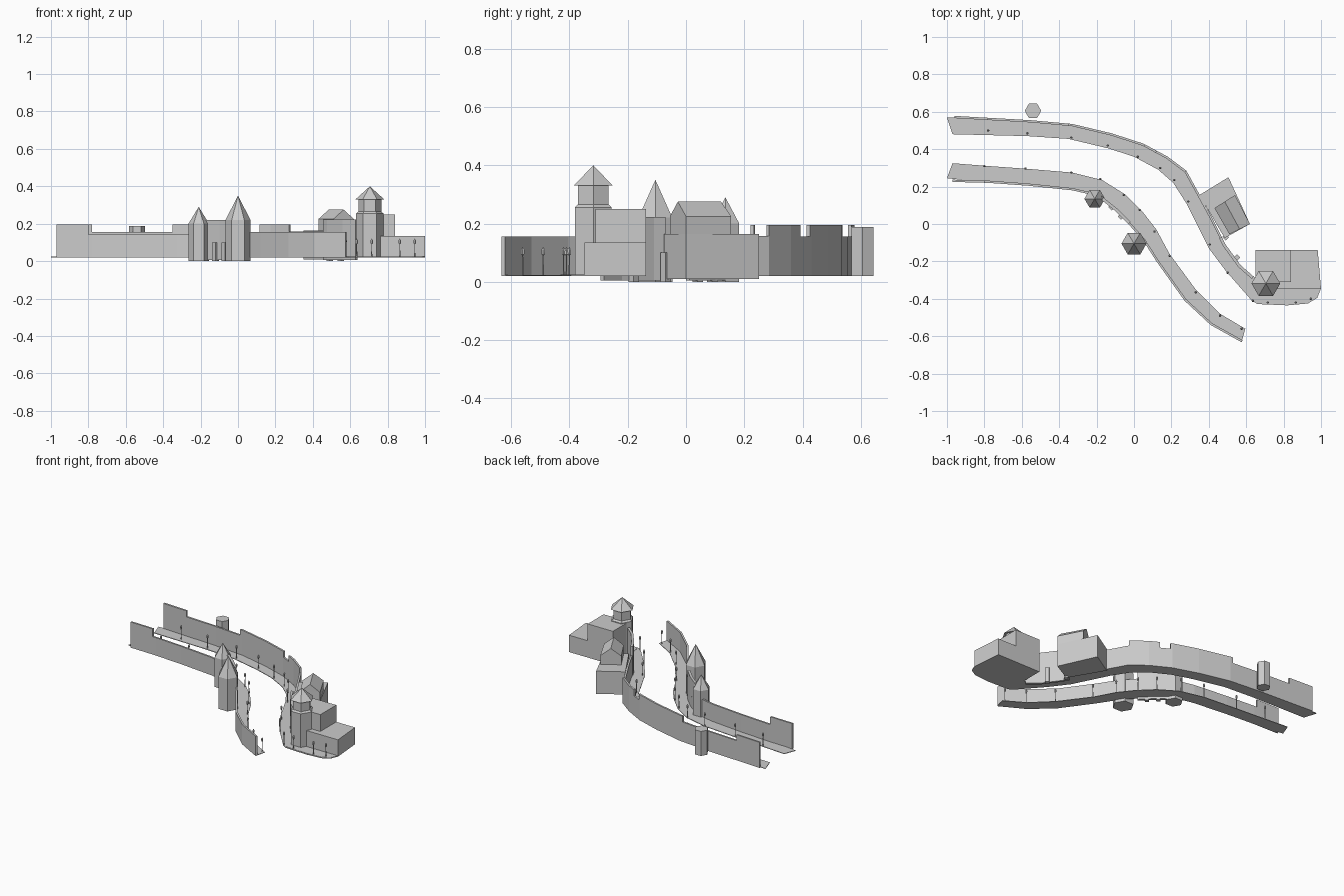
import bpy, bmesh, math
from mathutils import Vector

if "Cube" in bpy.data.objects:
    bpy.data.objects.remove(bpy.data.objects["Cube"])


def finish(name, bm):
    bmesh.ops.recalc_face_normals(bm, faces=bm.faces)
    me = bpy.data.meshes.new(name)
    bm.to_mesh(me)
    bm.free()
    ob = bpy.data.objects.new(name, me)
    bpy.context.collection.objects.link(ob)
    return ob


def strip(name, left, right, z0, z1):
    """Solid ribbon between two matching polylines."""
    bm = bmesh.new()
    rings = [[bm.verts.new((*p, z)) for p, z in ((l, z0), (r, z0), (r, z1), (l, z1))]
             for l, r in zip(left, right)]
    for a, b in zip(rings, rings[1:]):
        for i in range(4):
            j = (i + 1) % 4
            bm.faces.new((a[i], a[j], b[j], b[i]))
    bm.faces.new(rings[0])
    bm.faces.new(rings[-1])
    return finish(name, bm)


def prism(name, pts, z0, z1):
    bm = bmesh.new()
    f = bm.faces.new([bm.verts.new((x, y, z0)) for x, y in pts])
    top = bmesh.ops.extrude_face_region(bm, geom=[f])["geom"]
    for v in top:
        if isinstance(v, bmesh.types.BMVert):
            v.co.z = z1
    if f.is_valid is False or len(bm.faces) < len(pts) + 2:
        bm.faces.new([v for v in bm.verts if abs(v.co.z - z0) < 1e-6])
    return finish(name, bm)


def turned(name, x, y, profile, n=6):
    """Stack of n-sided rings from (radius, z) pairs; radius 0 makes a tip."""
    bm = bmesh.new()
    prev = None
    for r, z in profile:
        ring = [bm.verts.new((x + r * math.cos(2 * math.pi * i / n),
                              y + r * math.sin(2 * math.pi * i / n), z))
                for i in range(n)] if r else [bm.verts.new((x, y, z))]
        if prev is None:
            bm.faces.new(ring)
        else:
            for i in range(n):
                j = (i + 1) % n
                if r:
                    bm.faces.new((prev[i], prev[j], ring[j], ring[i]))
                else:
                    bm.faces.new((prev[i], prev[j], ring[0]))
        prev = ring
    if len(prev) > 1:
        bm.faces.new(prev)
    return finish(name, bm)


def clip(path, x0, x1):
    """Part of an x-monotonic polyline between x0 and x1."""
    def at(x):
        for (ax, ay), (bx, by) in zip(path, path[1:]):
            if ax <= x <= bx:
                return (x, ay + (by - ay) * (x - ax) / (bx - ax))
    return [at(x0)] + [p for p in path if x0 < p[0] < x1] + [at(x1)]


def offset(path, d):
    out = []
    for i, p in enumerate(path):
        a, b = Vector(path[max(i - 1, 0)]), Vector(path[min(i + 1, len(path) - 1)])
        t = (b - a).normalized()
        out.append((p[0] - t.y * d, p[1] + t.x * d))
    return out


def wall(name, path, pieces, d):
    for x0, x1, z0, z1 in pieces:
        p = clip(path, x0, x1)
        strip(name, p, offset(p, d), z0, z1)


# Rear and front pavements
rear_out = [(-1, .57), (-.55, .555), (-.33, .535), (-.12, .485), (.05, .43), (.18, .36),
            (.28, .285), (.36, .14), (.42, .03), (.49, -.11), (.57, -.22), (.65, -.29)]
rear_in = [(-.97, .48), (-.57, .47), (-.35, .455), (-.14, .405), (0, .36), (.13, .29),
           (.21, .22), (.28, .11), (.34, -.01), (.4, -.13), (.49, -.25), (.63, -.41)]
front_in = [(-.97, .325), (-.78, .31), (-.57, .295), (-.33, .275), (-.17, .235),
            (-.05, .16), (.05, .06), (.12, -.03), (.19, -.16), (.33, -.35),
            (.46, -.48), (.595, -.56)]
front_out = [(-1, .245), (-.78, .22), (-.57, .205), (-.33, .18), (-.2, .15), (-.1, .07),
             (-.03, 0), (.05, -.09), (.12, -.2), (.27, -.41), (.41, -.54), (.575, -.632)]
strip("rear_pavement", rear_out, rear_in, .02, .024)
strip("front_pavement", front_in, front_out, .02, .024)
prism("corner_pavement", [(.65, -.29), (.63, -.41), (.66, -.428), (.82, -.435), (.93, -.425),
                          (.98, -.395), (1, -.345)], .02, .024)

# Stepped street walls
rear_line = [(-.96, .578)] + rear_out[1:]
wall("rear_wall", rear_line, [(-.96, -.78, .02, .195), (-.78, -.35, .02, .155),
                              (-.35, .06, .02, .195), (.06, .12, .02, .155),
                              (.12, .28, .02, .195), (.28, .47, .02, .158)], -.012)
wall("rear_gate_wall", rear_line, [(.47, .64, .005, .222)], -.016)
front_line = [(-.97, .225)] + front_out[1:]
wall("front_wall", front_line, [(-.97, -.8, .02, .195), (-.8, -.19, .02, .142),
                                (-.03, .575, .02, .155)], .012)
wall("front_gate_wall", front_line, [(-.19, -.03, .005, .22)], .016)

# Gate posts along the gate walls
for x, y in [(-.12, .09), (-.07, .04), (.49, -.07), (.55, -.18)]:
    turned("gate_post", x, y, [(.018, 0), (.018, .1)], 4)

# Pointed towers, corner turret and stub
turned("small_tower", -.21, .135, [(.055, 0), (.055, .2), (0, .29)])
turned("tall_tower", 0, -.105, [(.067, 0), (.067, .22), (0, .35)])
turned("rear_stub_tower", -.54, .605, [(.044, .02), (.044, .188)])
turned("corner_tower_base", .705, -.318, [(.073, .02), (.073, .255), (.061, .265), (.061, .33)])
turned("corner_tower_roof", .705, -.318, [(.077, .33), (0, .4)])

# Angled house with gabled upper storey
prism("house_base", [(.35, .155), (.505, .25), (.62, 0), (.485, -.075)], .01, .165)
a, b, c, d = (.43, .085), (.54, .155), (.62, 0), (.51, -.055)
prism("house_upper", [a, b, c, d], .09, .225)
bm = bmesh.new()
A, B, C, D = [bm.verts.new((*p, .225)) for p in (a, b, c, d)]
R, S = bm.verts.new((.485, .12, .275)), bm.verts.new((.565, -.028, .275))
for f in ((A, B, R), (C, D, S), (B, C, S, R), (D, A, R, S), (A, D, C, B)):
    bm.faces.new(f)
finish("house_roof", bm)

# Corner building: low wing and tall block
prism("corner_low_wing", [(.65, -.138), (.982, -.138), (1, -.348), (.65, -.348)], .02, .135)
prism("corner_wing_front", [(.65, -.345), (.66, -.422), (.82, -.43), (.93, -.42), (.977, -.393),
                            (.998, -.345)], .02, .026)
prism("corner_tall_block", [(.65, -.138), (.84, -.138), (.84, -.31), (.65, -.31)], .02, .25)

# Street lamps
lamps = [(-.78, .5), (-.57, .485), (-.335, .462), (-.14, .42), (.02, .36), (.14, .3),
         (.215, .235), (.29, .12), (.405, -.11), (.5, -.26), (.635, -.41), (.715, -.42),
         (.865, -.42), (.945, -.4), (-.8, .31), (-.58, .297), (-.335, .275), (-.18, .24),
         (-.055, .155), (.03, .075), (.11, -.04), (.19, -.17), (.33, -.365), (.46, -.49),
         (.575, -.56)]
for x, y in lamps:
    turned("street_lamp", x, y, [(.003, .022), (.002, .09), (.006, .095), (.007, .11), (0, .12)])
